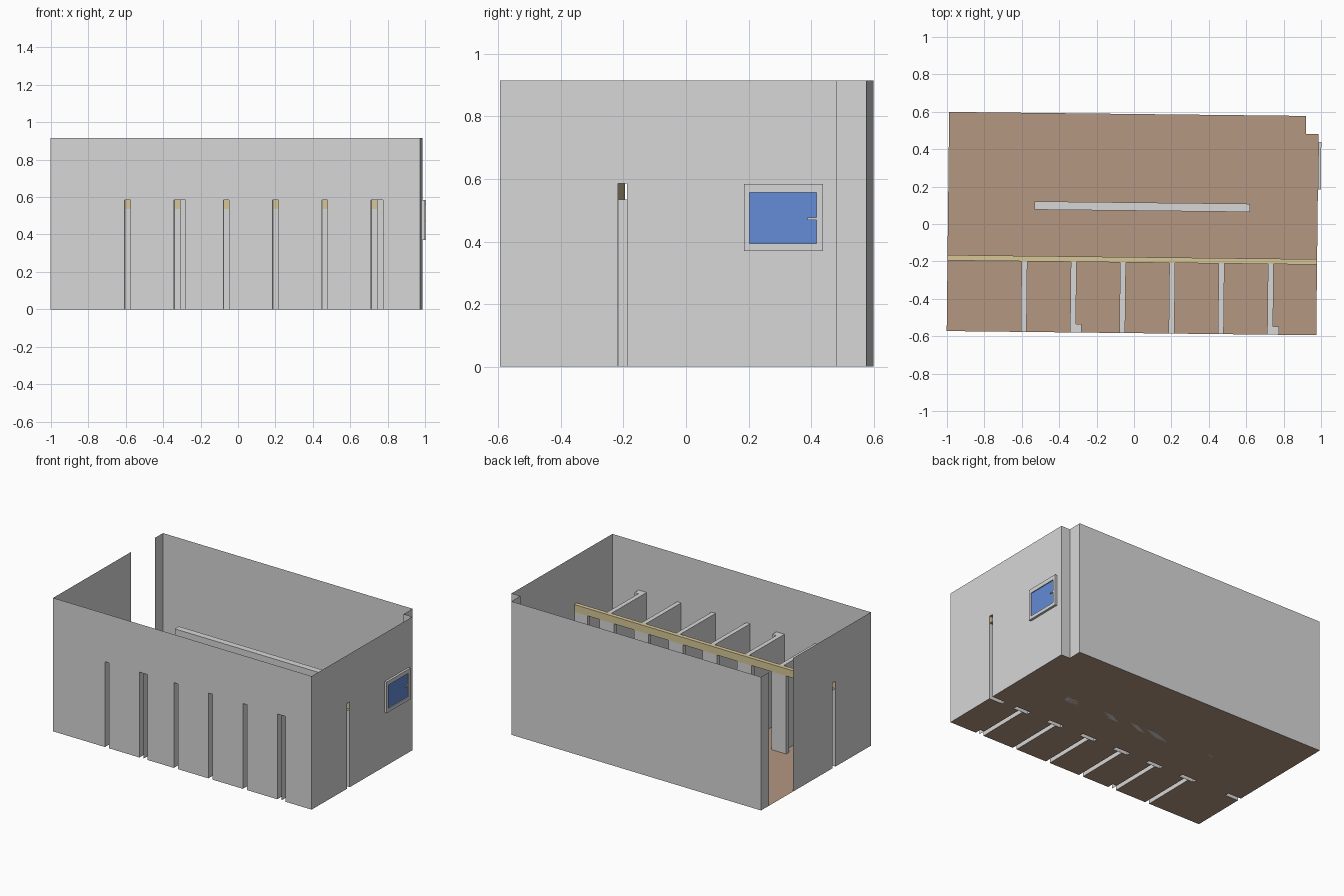
import bpy

if "Cube" in bpy.data.objects:
    bpy.data.objects.remove(bpy.data.objects["Cube"])

TILT = -0.0112          # whole room is turned very slightly
H, HS, HB = 0.915, 0.585, 0.535   # wall, stall and beam-underside heights
X0, X1, Y0, Y1 = -0.995, 0.981, -0.5835, 0.588
NX, NY = 0.914, 0.492   # corner recess
BY0, BY1 = -0.206, -0.177  # beam and stall front line


def mat(name, rgb):
    m = bpy.data.materials.new(name)
    m.diffuse_color = (*rgb, 1)
    m.use_nodes = True
    m.node_tree.nodes["Principled BSDF"].inputs["Base Color"].default_value = m.diffuse_color
    return m


GREY = mat("light_grey", (0.68, 0.68, 0.68))
BROWN = mat("floor_brown", (0.46, 0.31, 0.22))
TAN = mat("beam_tan", (0.68, 0.57, 0.31))
BLUE = mat("glass_blue", (0.125, 0.26, 0.68))


def mesh(name, verts, faces, m):
    me = bpy.data.meshes.new(name)
    me.from_pydata(verts, [], faces)
    me.materials.append(m)
    ob = bpy.data.objects.new(name, me)
    ob.rotation_euler.z = TILT
    bpy.context.collection.objects.link(ob)
    return ob


def poly(name, pts, m):
    return mesh(name, pts, [list(range(len(pts)))], m)


def box(name, x, y, z, m, skip=""):
    """Box from ranges; skip lists the open sides (l r f b d u)."""
    v = [(x[i], y[j], z[k]) for k in (0, 1) for j in (0, 1) for i in (0, 1)]
    sides = {"d": (0, 2, 3, 1), "u": (4, 5, 7, 6), "f": (0, 1, 5, 4),
             "b": (2, 6, 7, 3), "l": (0, 4, 6, 2), "r": (1, 3, 7, 5)}
    return mesh(name, v, [f for s, f in sides.items() if s not in skip], m)


# Stall layout: start x, end x, and whether a small duct sits at the front
W, DUCT, DY, PIL, STUB = 0.031, 0.031, Y0 + 0.045, 0.04, 0.1
stalls = [(-0.599 + i * 0.2635, -0.599 + i * 0.2635 + W, i in (1, 5)) for i in range(6)]

# Floor, cut out beneath the hollow partitions and posts
floor = [(X0, Y1), (X0, BY1), (X0 + STUB, BY1), (X0 + STUB, BY0), (X0, BY0), (X0, Y0)]
for a, b, duct in stalls:
    floor += [(a, Y0), (a, BY0), (a - PIL, BY0), (a - PIL, BY1),
              (b + PIL, BY1), (b + PIL, BY0), (b, BY0)]
    floor += [(b, DY), (b + DUCT, DY), (b + DUCT, Y0)] if duct else [(b, Y0)]
floor += [(X1, Y0), (X1, BY0), (X1 - STUB, BY0), (X1 - STUB, BY1), (X1, BY1),
          (X1, NY), (NX, NY), (NX, Y1)]
poly("floor", [(x, y, 0) for x, y in reversed(floor)], BROWN)

# Front wall with slots where partitions meet it
front = [(X0, 0)]
for a, b, duct in stalls:
    e = b + DUCT if duct else b
    front += [(a, 0), (a, HS), (e, HS), (e, 0)]
front += [(X1, 0), (X1, H), (X0, H)]
poly("front_wall", [(x, Y0, z) for x, z in front], GREY)


# Side walls with a slot for the beam and end posts
def side_wall(name, x, y_end):
    pts = [(Y0, 0), (BY0, 0), (BY0, HS), (BY1, HS), (BY1, 0),
           (y_end, 0), (y_end, H), (Y0, H)]
    if x < 0:
        pts.reverse()
    poly(name, [(x, y, z) for y, z in pts], GREY)


def wall(name, p, q):
    poly(name, [(*p, 0), (*q, 0), (*q, H), (*p, H)], GREY)


side_wall("right_wall", X1, NY)
side_wall("left_wall", X0, 0.245)            # stops at the doorway
wall("left_wall_corner", (X0, Y1), (X0, 0.504))
wall("back_wall", (NX, Y1), (X0, Y1))
wall("recess_side", (NX, NY), (NX, Y1))
wall("recess_back", (X1, NY), (NX, NY))

# Stall partitions, front posts and ducts (hollow shells)
for i, (a, b, duct) in enumerate(stalls, 1):
    box(f"partition_{i}", (a, b), (Y0, BY0), (0, HS), GREY, "fbd")
    box(f"stall_post_{i}", (a - PIL, b + PIL), (BY0, BY1), (0, HB), GREY, "du")
    if duct:
        box(f"duct_{i}", (b, b + DUCT), (Y0, DY), (0, HS), GREY, "lfd")
box("end_post_left", (X0, X0 + STUB), (BY0, BY1), (0, HB), GREY, "ldu")
box("end_post_right", (X1 - STUB, X1), (BY0, BY1), (0, HB), GREY, "rdu")

# Beam over the stall fronts, open at both ends
box("stall_beam", (X0, X1), (BY0, BY1), (HB, HS), TAN, "lr")

# Free-standing divider in the middle of the room
box("centre_divider", (-0.534, 0.62), (0.071, 0.115), (0, 0.58), GREY)

# Window: frame bars, glass and handle
FX = (X1, 0.9965)
wy, wz, gy, gz = (0.196, 0.449), (0.37, 0.584), (0.214, 0.429), (0.393, 0.556)
box("window_frame_bottom", FX, wy, (wz[0], gz[0]), GREY)
box("window_frame_top", FX, wy, (gz[1], wz[1]), GREY)
box("window_frame_front", FX, (wy[0], gy[0]), gz, GREY, "du")
box("window_frame_back", FX, (gy[1], wy[1]), gz, GREY, "du")
box("window_glass", (X1 + 0.002, X1 + 0.009), gy, gz, BLUE)
box("window_handle", (X1 + 0.009, 0.9965), (0.4, gy[1]), (0.469, 0.477), GREY)
